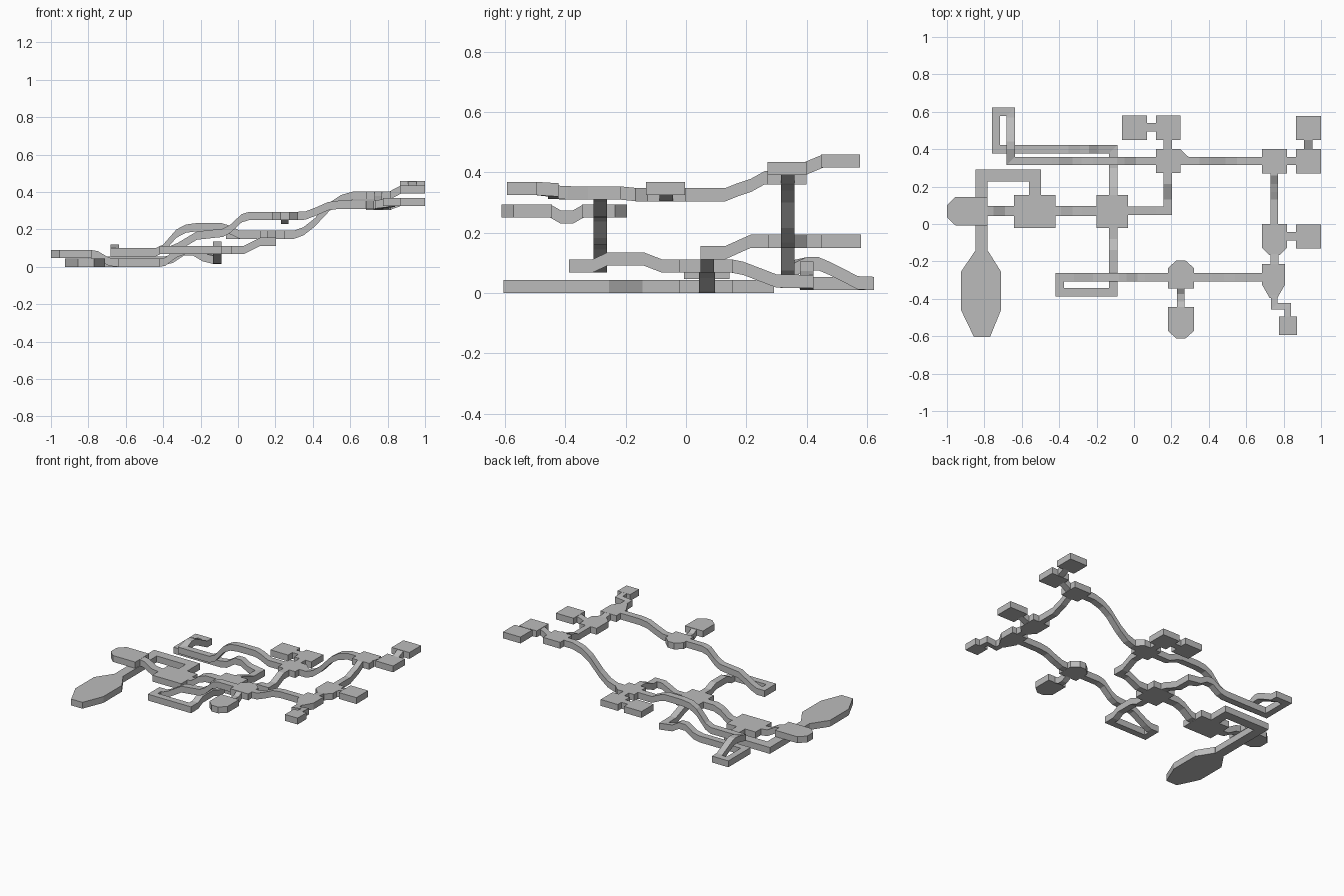
import bpy, bmesh
from mathutils import Vector

if "Cube" in bpy.data.objects:
    bpy.data.objects.remove(bpy.data.objects["Cube"])

H = 0.044   # height of every room and corridor
W = 0.045   # usual corridor width

stone = bpy.data.materials.new("stone grey")
stone.diffuse_color = (0.5, 0.5, 0.5, 1)
stone.use_nodes = True
stone.node_tree.nodes["Principled BSDF"].inputs["Base Color"].default_value = stone.diffuse_color


def finish(name, bm):
    bmesh.ops.recalc_face_normals(bm, faces=bm.faces)
    me = bpy.data.meshes.new(name)
    bm.to_mesh(me)
    bm.free()
    me.materials.append(stone)
    bpy.context.collection.objects.link(bpy.data.objects.new(name, me))


def prism(name, outline, z):
    """Flat slab with the given floor plan."""
    bm = bmesh.new()
    lo = [bm.verts.new((x, y, z)) for x, y in outline]
    hi = [bm.verts.new((x, y, z + H)) for x, y in outline]
    bm.faces.new(lo[::-1])
    bm.faces.new(hi)
    n = len(lo)
    for i in range(n):
        j = (i + 1) % n
        bm.faces.new((lo[i], lo[j], hi[j], hi[i]))
    finish(name, bm)


def room(name, x0, x1, y0, y1, z, south=None, north=None):
    """Rectangular room; south / north = (inset x, inset y) of cut corners."""
    pts = []
    if south:
        a, b = south
        pts += [(x0, y0 + b), (x0 + a, y0), (x1 - a, y0), (x1, y0 + b)]
    else:
        pts += [(x0, y0), (x1, y0)]
    if north:
        a, b = north
        pts += [(x1, y1 - b), (x1 - a, y1), (x0 + a, y1), (x0, y1 - b)]
    else:
        pts += [(x1, y1), (x0, y1)]
    prism(name, pts, z)


def corridor(name, path, w=W):
    """Rectangular tube swept along a path with mitred plan corners."""
    P = [Vector(p) for p in path]
    dirs = [(b - a).to_2d().normalized() for a, b in zip(P, P[1:])]
    bm = bmesh.new()
    rings = []
    for i, p in enumerate(P):
        d0, d1 = dirs[max(i - 1, 0)], dirs[min(i, len(dirs) - 1)]
        n0, n1 = Vector((-d0.y, d0.x)), Vector((-d1.y, d1.x))
        off = (n0 + n1) / (1 + n0.dot(n1)) * w / 2
        rings.append([bm.verts.new((p.x + s * off.x, p.y + s * off.y, p.z + h))
                      for s, h in ((-1, 0), (1, 0), (1, H), (-1, H))])
    for a, b in zip(rings, rings[1:]):
        for k in range(4):
            m = (k + 1) % 4
            bm.faces.new((a[k], a[m], b[m], b[k]))
    bm.faces.new(rings[0])
    bm.faces.new(rings[-1][::-1])
    finish(name, bm)


def along_x(y, *xz):
    return [(x, y, z) for x, z in xz]


def along_y(x, *yz):
    return [(x, y, z) for y, z in yz]


# ---- rooms, west to east
prism("entrance_hall", [(-.855, -.605), (-.77, -.605), (-.711, -.46), (-.711, -.255),
                        (-.78, -.145), (-.85, -.145), (-.925, -.255), (-.925, -.46)], 0)
prism("west_room", [(-.955, -.007), (-.783, -.007), (-.783, .145), (-.955, .145),
                    (-1, .1), (-1, .035)], .047)
room("great_room", -.642, -.42, -.022, .155, 0)
room("middle_room", -.2, -.033, -.022, .155, .068)
room("north_room_a", -.065, .07, .448, .58, .15)
room("north_room_b", .117, .248, .448, .58, .15)
prism("north_junction", [(.117, .272), (.248, .272), (.248, .355), (.295, .355),
                         (.248, .4), (.117, .4)], .15)
room("south_junction", .182, .32, -.345, -.195, .25, north=(.045, .04))
room("south_chapel", .182, .32, -.612, -.445, .25, south=(.045, .04))
room("east_hall_south", .685, .807, -.395, -.215, .31, south=(.04, .07))
room("east_cell", .775, .872, -.593, -.495, .325)
room("east_hall_middle", .685, .817, -.167, 0, .304, south=(.04, .04))
room("east_room_side", .865, 1, -.132, -.003, .325)
room("east_hall_north", .685, .817, .27, .4, .36)
room("far_room_a", .865, 1, .27, .4, .391)
room("far_room_b", .865, 1, .448, .577, .416)

# ---- corridors around the west side
corridor("entrance_corridor", [(-.815, -.15, 0), (-.815, .26, 0), (-.53, .26, 0), (-.53, .15, 0)], .065)
corridor("west_corridor", along_x(.07, (-.79, .047), (-.75, .04), (-.69, .005), (-.64, 0)), .053)
corridor("centre_corridor", along_x(.07, (-.425, 0), (-.39, .005), (-.33, .05), (-.28, .068), (-.195, .068)), .053)

# corridor from the middle room to the north junction
corridor("north_stair", along_x(.07, (-.04, .068), (.03, .068), (.12, .112), (.18, .112))
         + along_y(.18, (.13, .112), (.215, .15), (.28, .15)))

# south loop: out of the middle room, round and over itself
corridor("south_loop", along_y(-.111, (-.015, .068), (-.08, .068), (-.14, .091), (-.26, .091),
                               (-.31, .068), (-.366, .068))
         + [(-.397, -.366, .068), (-.397, -.284, .068)]
         + along_x(-.284, (-.36, .068), (-.32, .085), (-.22, .145), (-.08, .16), (-.04, .182),
                   (.02, .238), (.06, .25), (.19, .25)))

# north loop: out of the middle room, round and over itself
corridor("north_loop", along_y(-.111, (.15, .068), (.19, .06), (.3, .018), (.4, .016))
         + along_x(.4, (-.19, .03), (-.24, .06), (-.29, .06), (-.35, .02), (-.4, .01), (-.738, .01))
         + [(-.738, .6, .01)]
         + along_y(-.658, (.6, .01), (.57, .012), (.48, .058), (.44, .075), (.4, .075), (.337, .056))
         + along_x(.337, (-.44, .056), (-.4, .075), (-.33, .155), (-.28, .182), (-.22, .19),
                   (-.09, .19), (-.05, .178), (.01, .15), (.12, .15)))

# ---- long corridors running east
corridor("north_long_corridor", along_x(.337, (.24, .15), (.3, .15), (.35, .168), (.41, .215),
                                        (.49, .3), (.55, .34), (.62, .36), (.69, .36)))
corridor("south_long_corridor", along_x(-.284, (.31, .25), (.36, .252), (.42, .275), (.48, .302),
                                        (.54, .31), (.69, .31)))
corridor("east_corridor", along_y(.751, (-.01, .304), (.13, .304), (.17, .32), (.215, .335),
                                  (.26, .36), (.28, .36)), .04)
corridor("east_cell_passage", [(.75, -.38, .31), (.75, -.44, .312), (.822, -.44, .32),
                               (.822, -.5, .325)], .036)

# ---- short links between neighbouring rooms
corridor("link_north_rooms", along_x(.517, (.065, .15), (.12, .15)))
corridor("link_north_junction", along_y(.18, (.395, .15), (.455, .15)))
corridor("link_chapel", along_y(.25, (-.34, .25), (-.375, .23), (-.415, .23), (-.45, .25)), .04)
corridor("link_east_halls", along_y(.751, (-.22, .31), (-.16, .304)))
corridor("link_east_side", along_x(-.065, (.812, .304), (.87, .325)))
corridor("link_far_a", along_x(.337, (.812, .36), (.87, .391)))
corridor("link_far_b", along_y(.932, (.395, .391), (.455, .416)))
